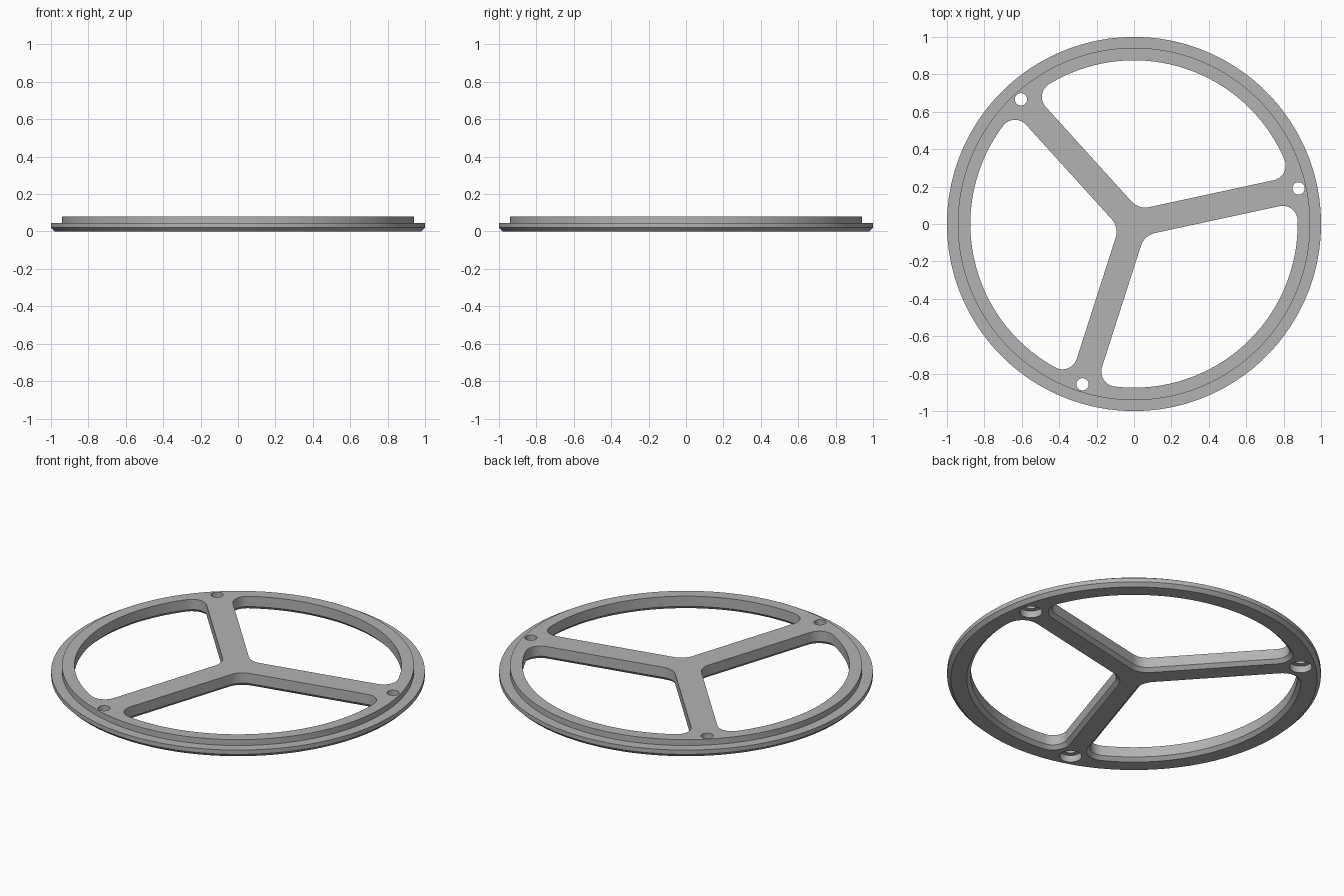
import bpy, bmesh, math
from mathutils import Vector, Matrix

if "Cube" in bpy.data.objects:
    bpy.data.objects.remove(bpy.data.objects["Cube"])

SPOKE_ANGLE = 12.2      # direction of the first spoke, degrees
HALF_W = 0.071          # half spoke width
RIM_IN = 0.875          # inner radius of the rim
HUB_R, RIM_R = 0.10, 0.08   # opening fillets at hub and rim
TOP = 0.08

grey = bpy.data.materials.new("metal grey")
grey.diffuse_color = (0.45, 0.45, 0.45, 1)
grey.use_nodes = True
grey.node_tree.nodes["Principled BSDF"].inputs["Base Color"].default_value = grey.diffuse_color


def arc(cx, cy, r, a0, a1, n):
    """Points on an arc, angles in degrees."""
    return [(cx + r * math.cos(math.radians(a0 + (a1 - a0) * i / n)),
             cy + r * math.sin(math.radians(a0 + (a1 - a0) * i / n))) for i in range(n + 1)]


def circle(r, n, cx=0.0):
    return arc(cx, 0, r, 0, 360, n)[:-1]


def loft(bm, sections, angle=0.0):
    """Closed solid through (outline, z) sections with equal point counts."""
    rot = Matrix.Rotation(math.radians(angle), 3, 'Z')
    rings = [[bm.verts.new(rot @ Vector((x, y, z))) for x, y in pts] for pts, z in sections]
    n = len(rings[0])
    for a, b in zip(rings, rings[1:]):
        for i in range(n):
            j = (i + 1) % n
            bm.faces.new((a[i], a[j], b[j], b[i]))
    bm.faces.new(rings[0][::-1])
    bm.faces.new(rings[-1])


def opening(o):
    """Rounded sector between two spokes, grown outward by o."""
    hub = (HALF_W + HUB_R) / math.sin(math.radians(60))
    reach, side = RIM_IN - RIM_R, HALF_W + RIM_R
    a = math.degrees(math.asin(side / reach))

    def polar(r, deg):
        return r * math.cos(math.radians(deg)), r * math.sin(math.radians(deg))
    pts = arc(*polar(hub, 60), HUB_R + o, 210, 270, 10)
    pts += arc(*polar(reach, a), RIM_R + o, -90, a, 14)
    pts += arc(0, 0, RIM_IN + o, a, 120 - a, 48)[1:-1]
    pts += arc(*polar(reach, 120 - a), RIM_R + o, 120 - a, 210, 14)
    return pts


def make(name, bm):
    mesh = bpy.data.meshes.new(name)
    bm.to_mesh(mesh)
    bm.free()
    ob = bpy.data.objects.new(name, mesh)
    bpy.context.collection.objects.link(ob)
    mesh.materials.append(grey)
    return ob


# Stepped disc with a chamfered lower edge
bm = bmesh.new()
loft(bm, [(circle(r, 180), z) for r, z in
          ((0.98, 0), (1, 0.02), (1, 0.045), (0.942, 0.045), (0.942, TOP))])
ring = make("spoked_ring", bm)

# Cutter: three chamfered openings and three counterbored holes
bm = bmesh.new()
for k in range(3):
    ang = SPOKE_ANGLE + 120 * k
    loft(bm, [(opening(o), z) for o, z in ((0.03, -0.01), (0, 0.02), (0, TOP + 0.02))], ang)
    loft(bm, [(circle(r, 32, 0.9), z) for r, z in
              ((0.06, -0.01), (0.06, 0.04), (0.033, 0.04), (0.033, TOP + 0.02))], ang)
cutter = make("cutter", bm)
cutter.hide_render = True

# Cut, then smooth the curved walls
mod = ring.modifiers.new("cut", 'BOOLEAN')
mod.object = cutter
mod.operation = 'DIFFERENCE'
mod.solver = 'EXACT'
bpy.context.view_layer.objects.active = ring
ring.select_set(True)
cutter.select_set(False)
bpy.ops.object.modifier_apply(modifier="cut")
bpy.data.objects.remove(cutter)
bpy.ops.object.shade_smooth_by_angle(angle=math.radians(30))
